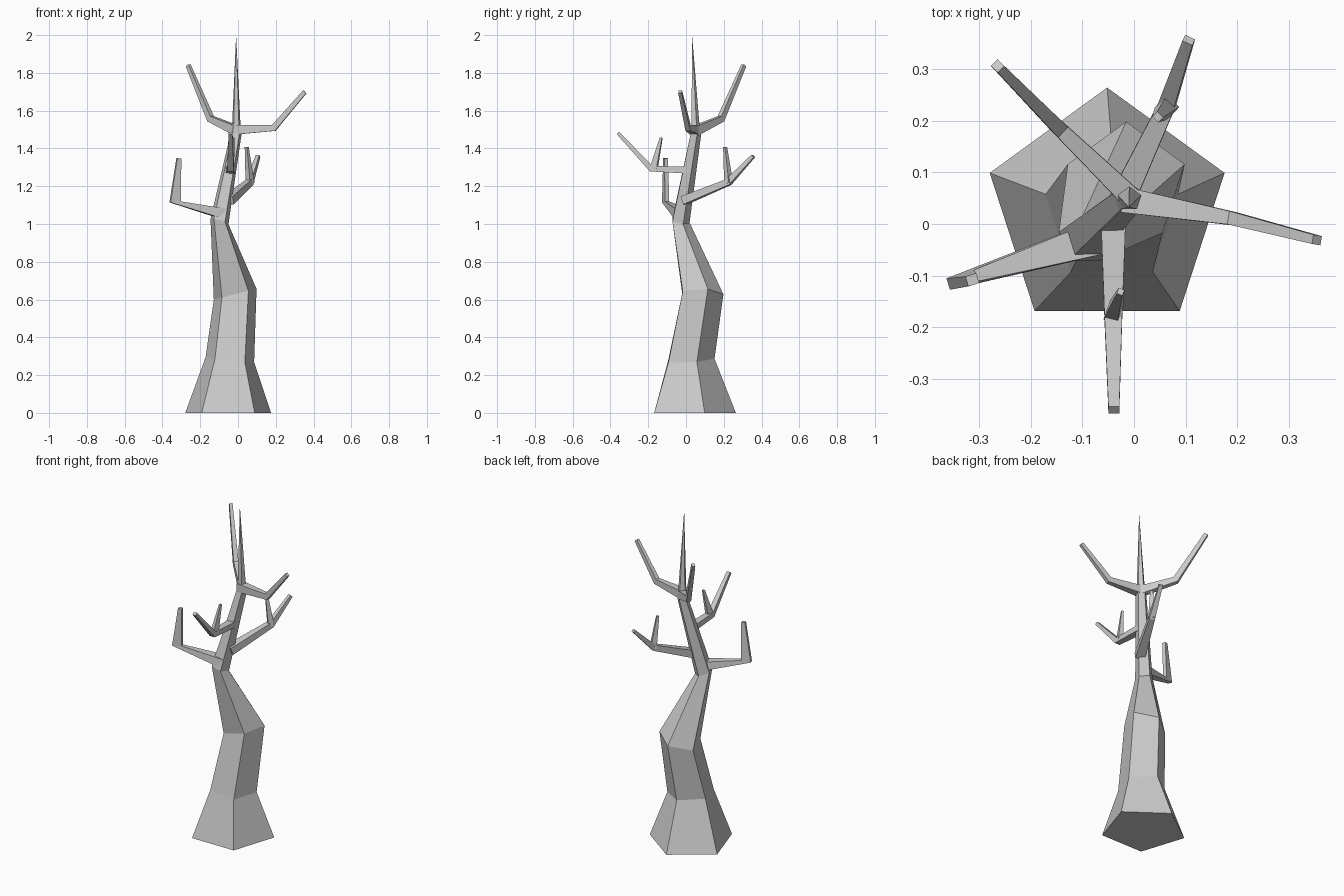
import bpy, bmesh, math
from mathutils import Vector

if "Cube" in bpy.data.objects:
    bpy.data.objects.remove(bpy.data.objects["Cube"])


def loft(name, rings, pointed=False):
    """Skin a list of vertex rings; cap the ends (or close to a point)."""
    bm = bmesh.new()
    loops = [[bm.verts.new(p) for p in ring] for ring in rings]
    n = len(loops[0])
    bm.faces.new(loops[0][::-1])
    for a, b in zip(loops, loops[1:]):
        for i in range(n):
            j = (i + 1) % n
            bm.faces.new((a[i], a[j], b[j], b[i]))
    bm.faces.new(loops[-1])
    if pointed:
        bmesh.ops.pointmerge(bm, verts=loops[-1], merge_co=sum((Vector(p) for p in rings[-1]), Vector()) / n)
    bmesh.ops.recalc_face_normals(bm, faces=bm.faces)
    me = bpy.data.meshes.new(name)
    bm.to_mesh(me)
    bm.free()
    ob = bpy.data.objects.new(name, me)
    bpy.context.collection.objects.link(ob)
    return ob


def pentagon(x, y, z, r, sx=0.0, sy=0.0):
    """Five-sided ring, one corner to the back, tilted by slopes sx and sy."""
    pts = []
    for k in range(5):
        a = math.pi / 2 + k * math.tau / 5
        dx, dy = r * math.cos(a), r * math.sin(a)
        pts.append((x + dx, y + dy, z + sx * dx + sy * dy))
    return pts


def branch(name, path, normals={}):
    """Square tapering limb; each path entry is x, y, z, width, height."""
    pts = [Vector(p[:3]) for p in path]
    dirs = [(b - a).normalized() for a, b in zip(pts, pts[1:])]
    side = dirs[0].cross(Vector((0, 0, 1))).normalized()
    rings = []
    for i, p in enumerate(path):
        t = dirs[max(i - 1, 0)] + dirs[min(i, len(dirs) - 1)]
        t = Vector(normals.get(i, t)).normalized()
        up = side.cross(t).normalized()
        s, u = side * p[3] / 2, up * p[4] / 2
        rings.append([pts[i] + s + u, pts[i] - s + u, pts[i] - s - u, pts[i] + s - u])
    return loft(name, rings)


# crooked trunk rising into a pointed spire
loft("trunk", [
    pentagon(-0.052, 0.025, 0, 0.239),
    pentagon(-0.043, 0.016, 0.28, 0.135, -0.1, 0.05),
    pentagon(-0.015, 0.079, 0.628, 0.119, 0.25, 0),
    pentagon(-0.098, -0.031, 1.015, 0.05, -0.3, -0.15),
    pentagon(-0.010, 0.050, 1.48, 0.031),
    pentagon(-0.009, 0.048, 1.53, 0.023),
    pentagon(-0.010, 0.032, 2.0, 0.001),
], pointed=True)

# low left limb with a sharp upward elbow
branch("left_branch", [
    (-0.08, -0.03, 1.055, 0.065, 0.055),
    (-0.333, -0.108, 1.117, 0.023, 0.056),
    (-0.313, -0.108, 1.348, 0.02, 0.022),
], {1: (-0.1, 0, 1), 2: (0.08, 0, 1)})

# front limb and its twig
branch("front_branch", [
    (-0.04, 0.01, 1.285, 0.048, 0.036),
    (-0.04, -0.185, 1.293, 0.034, 0.032),
    (-0.039, -0.36, 1.482, 0.021, 0.018),
])
branch("front_twig", [
    (-0.04, -0.172, 1.29, 0.028, 0.038),
    (-0.026, -0.131, 1.457, 0.012, 0.012),
])

# back limb and its twig
branch("back_branch", [
    (-0.05, -0.01, 1.125, 0.055, 0.045),
    (0.062, 0.226, 1.222, 0.033, 0.034),
    (0.106, 0.356, 1.36, 0.021, 0.018),
])
branch("back_twig", [
    (0.064, 0.226, 1.215, 0.034, 0.034),
    (0.046, 0.207, 1.408, 0.016, 0.014),
])

# upper pair of limbs
branch("upper_right_branch", [
    (-0.02, 0.047, 1.498, 0.05, 0.05),
    (0.19, 0.011, 1.509, 0.026, 0.035),
    (0.354, -0.031, 1.7, 0.018, 0.022),
])
branch("upper_left_branch", [
    (0.0, 0.045, 1.492, 0.042, 0.05),
    (-0.145, 0.185, 1.557, 0.028, 0.035),
    (-0.264, 0.306, 1.84, 0.018, 0.022),
])
